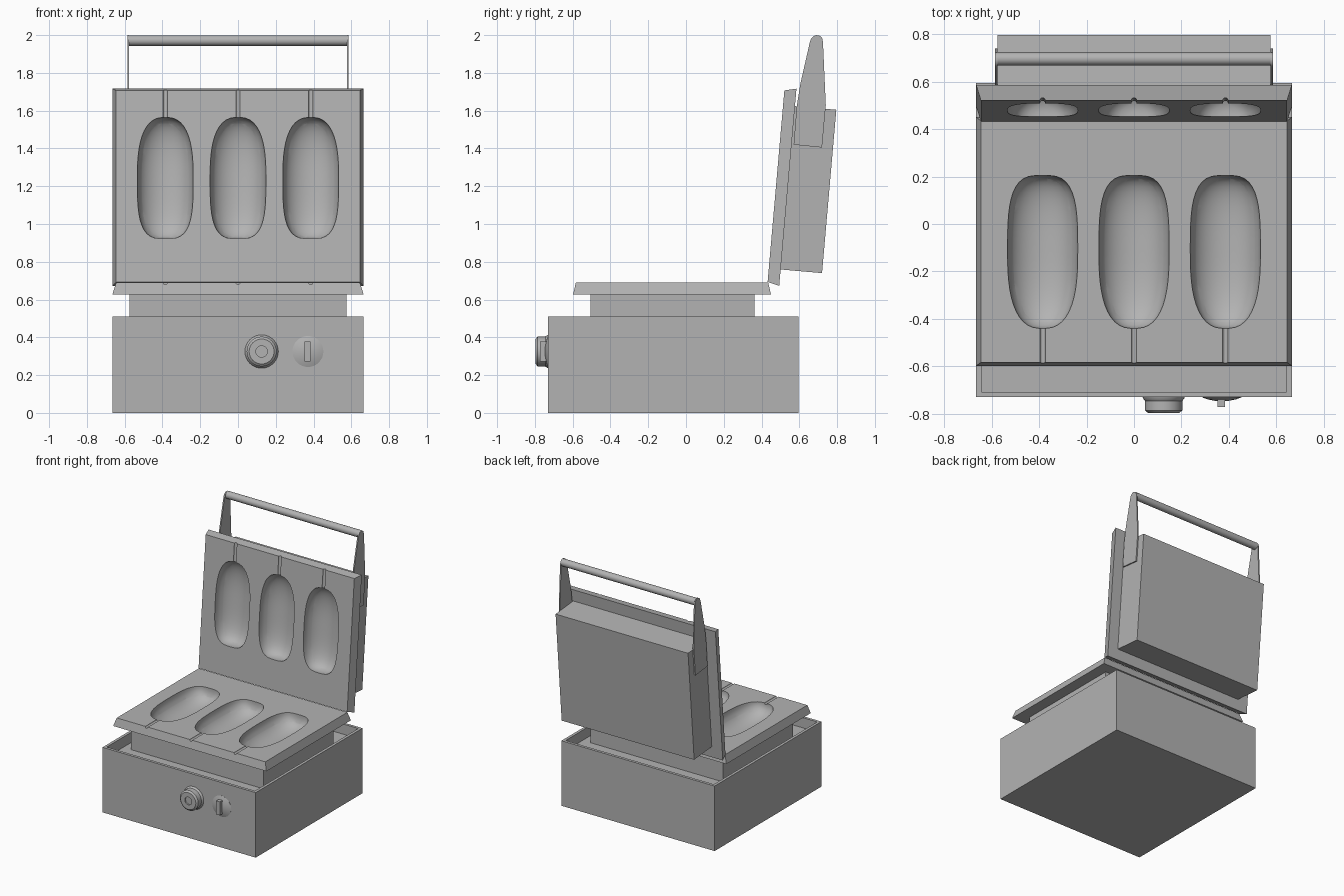
import bpy, bmesh
from math import sin, cos, pi, radians
from mathutils import Matrix

if "Cube" in bpy.data.objects:
    bpy.data.objects.remove(bpy.data.objects["Cube"])

# Dark grey metal used on every part
metal = bpy.data.materials.new("dark_grey_metal")
metal.diffuse_color = (0.45, 0.45, 0.45, 1)
metal.use_nodes = True
metal.node_tree.nodes["Principled BSDF"].inputs["Base Color"].default_value = metal.diffuse_color


def loft(name, groups, smooth=True):
    """Skin each group of equal-length rings into a closed, capped solid."""
    bm = bmesh.new()
    for rings in groups:
        vs = [[bm.verts.new(p) for p in r] for r in rings]
        n = len(vs[0])
        for a, b in zip(vs, vs[1:]):
            for i in range(n):
                j = (i + 1) % n
                bm.faces.new((a[i], a[j], b[j], b[i]))
        bm.faces.new(vs[0][::-1])
        bm.faces.new(vs[-1])
    bmesh.ops.recalc_face_normals(bm, faces=bm.faces)
    me = bpy.data.meshes.new(name)
    bm.to_mesh(me)
    bm.free()
    me.materials.append(metal)
    ob = bpy.data.objects.new(name, me)
    bpy.context.collection.objects.link(ob)
    if smooth:
        shade(ob)
    return ob


def activate(ob):
    bpy.ops.object.select_all(action='DESELECT')
    ob.select_set(True)
    bpy.context.view_layer.objects.active = ob


def shade(ob):
    activate(ob)
    bpy.ops.object.shade_smooth_by_angle(angle=radians(35))


def rect(hx, y0, y1, z):
    return [(-hx, y0, z), (hx, y0, z), (hx, y1, z), (-hx, y1, z)]


def ellipse_y(cx, y, cz, rx, rz, n=32):
    """Ellipse facing along y."""
    return [(cx + rx * cos(2 * pi * i / n), y, cz + rz * sin(2 * pi * i / n)) for i in range(n)]


def cut(ob, cutters):
    for c in cutters:
        m = ob.modifiers.new("cut", 'BOOLEAN')
        m.operation, m.solver, m.object = 'DIFFERENCE', 'EXACT', c
        activate(ob)
        bpy.ops.object.modifier_apply(modifier=m.name)
    shade(ob)


# Housing: open tray-topped box
loft("base_housing", [[rect(0.665, -0.73, 0.595, 0), rect(0.665, -0.73, 0.595, 0.51),
                       rect(0.643, -0.708, 0.573, 0.51), rect(0.643, -0.708, 0.573, 0.43)]])

# Mould cutters, in plate space: hinge edge at y=0, plate runs to -y, face at z=0
CENTRES = (-0.385, 0, 0.385)
Y_MID, Y_HALF = -0.5525, 0.3225


def bowl(cx):
    rings = []
    for k in range(25):
        t = -cos(pi * (k + 0.35) / 24.7)
        p = 2.6 if t < 0 else 3.3
        s = max(1 - abs(t) ** p, 0.0005) ** (1 / p)
        rings.append(ellipse_y(cx, Y_MID + Y_HALF * t, 0, 0.148 * s, 0.12 * s))
    return rings


bowls = loft("bowl_cutter", [bowl(c) for c in CENTRES])
grooves = loft("stick_groove_cutter",
               [[ellipse_y(c, y, 0, 0.011, 0.011, 12) for y in (-1.1, -0.84)] for c in CENTRES])

# Two identical bevelled plates with heating blocks, the upper one swung open
lower = Matrix.Translation((0, 0.435, 0.69))
upper = (Matrix.Translation((0, 0.432, 0.693)) @ Matrix.Rotation(radians(85), 4, 'X')
         @ Matrix.Rotation(pi, 4, 'Z'))
for side, mat in (("lower", lower), ("upper", upper)):
    plate = loft(side + "_plate", [[rect(0.645, -1.018, 0, 0), rect(0.665, -1.033, 0.015, -0.063)]])
    block = loft(side + "_block", [[rect(0.575, -0.94, -0.072, -0.063),
                                    rect(0.575, -0.94, -0.072, -0.283)]])
    cut(plate, (bowls, grooves))
    cut(block, (bowls,))
    plate.matrix_world = mat
    block.matrix_world = mat
for c in (bowls, grooves):
    bpy.data.objects.remove(c)

# Handle: tapered side arms and a round bar
arm = [(0.57, 1.42), (0.72, 1.405), (0.74, 1.63), (0.725, 1.965), (0.717, 1.987), (0.705, 1.997),
       (0.69, 2.0), (0.675, 1.995), (0.663, 1.983), (0.655, 1.96), (0.605, 1.74), (0.586, 1.62)]
for side, sx in (("left", -1), ("right", 1)):
    loft(side + "_handle_arm", [[[(sx * x, y, z) for y, z in arm] for x in (0.576, 0.586)]])
loft("handle_bar", [[[(x, 0.696 + 0.028 * cos(a), 1.971 + 0.028 * sin(a))
                      for a in (2 * pi * i / 24 for i in range(24))] for x in (-0.58, 0.58)]])


def turned(name, cx, cz, profile):
    return loft(name, [[ellipse_y(cx, y, cz, r, r) for r, y in profile]])


# Front controls: timer knob with a centre recess, and a domed switch with blade grip
turned("timer_knob", 0.125, 0.325, [(0.09, -0.725), (0.087, -0.735), (0.079, -0.745), (0.079, -0.785),
                                    (0.066, -0.796), (0.03, -0.796), (0.03, -0.785)])
turned("switch_dial", 0.37, 0.325, [(0.082, -0.725), (0.082, -0.731), (0.06, -0.739),
                                    (0.03, -0.745), (0.01, -0.747)])
loft("switch_blade", [[rect(0.016, -0.772, -0.735, -0.053), rect(0.016, -0.772, -0.735, 0.053)]]
     ).location = (0.367, 0, 0.325)
